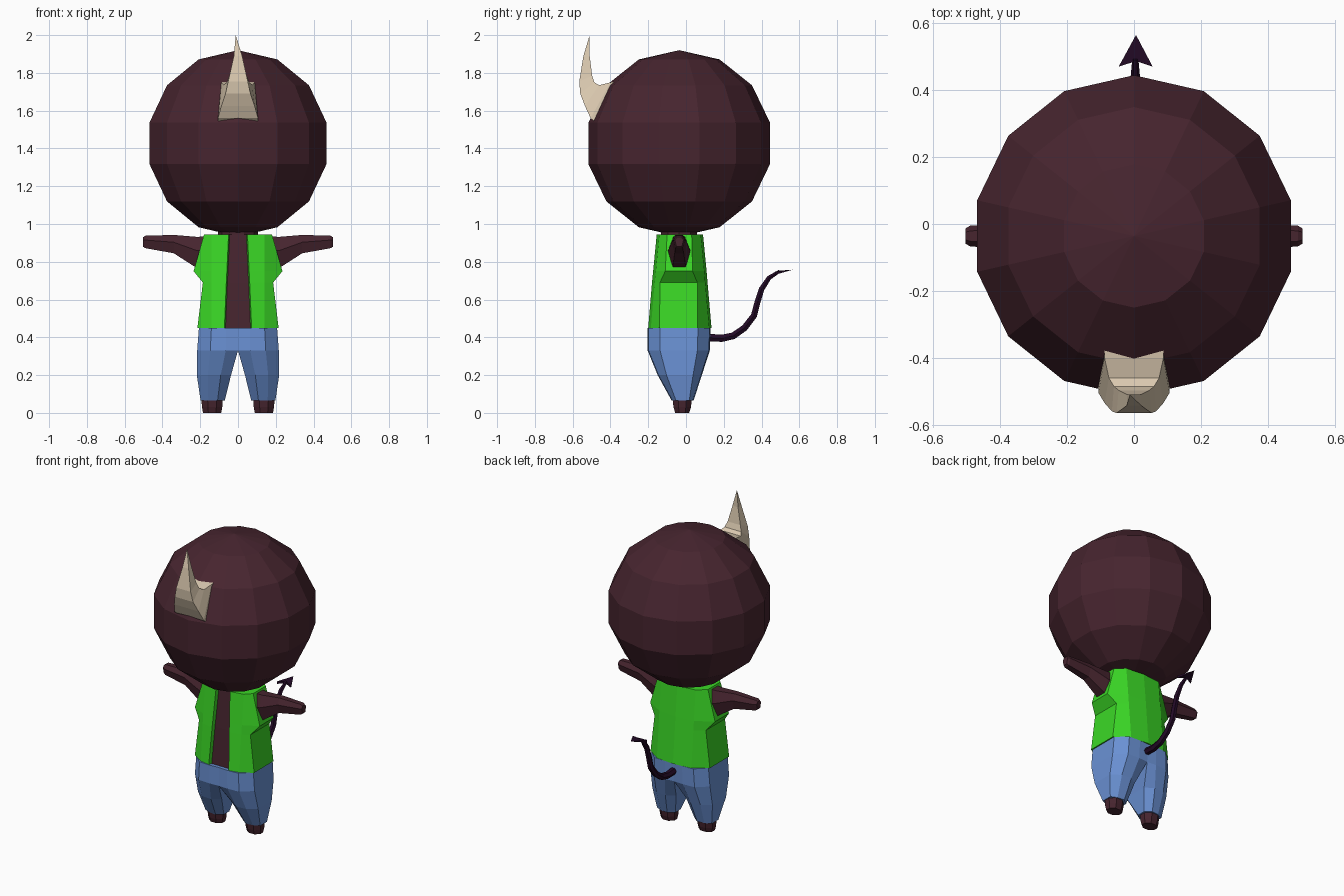
import bpy, bmesh, math
from mathutils import Vector

if "Cube" in bpy.data.objects:
    bpy.data.objects.remove(bpy.data.objects["Cube"])


def material(name, rgb):
    m = bpy.data.materials.new(name)
    m.diffuse_color = (*rgb, 1)
    m.use_nodes = True
    m.node_tree.nodes["Principled BSDF"].inputs["Base Color"].default_value = m.diffuse_color
    return m


SKIN = material("dark maroon skin", (0.062, 0.018, 0.028))
GREEN = material("bright green", (0.043, 0.68, 0.019))
DENIM = material("denim blue", (0.145, 0.285, 0.66))
BONE = material("horn beige", (0.70, 0.58, 0.43))
TAIL = material("dark purple", (0.017, 0.003, 0.02))


def loft(name, rings, mats, rule=None):
    """Skin a stack of equal-length point rings, capping both ends."""
    bm = bmesh.new()
    rows = [[bm.verts.new(p) for p in r] for r in rings]
    n = len(rows[0])
    for a, b in zip(rows, rows[1:]):
        for i in range(n):
            j = (i + 1) % n
            bm.faces.new((a[i], a[j], b[j], b[i]))
    bm.faces.new(rows[0][::-1])
    bm.faces.new(rows[-1])
    bmesh.ops.remove_doubles(bm, verts=bm.verts, dist=0.0005)
    bmesh.ops.recalc_face_normals(bm, faces=bm.faces)
    bm.normal_update()
    if rule:
        for f in bm.faces:
            f.material_index = rule(f)
    me = bpy.data.meshes.new(name)
    bm.to_mesh(me)
    bm.free()
    for m in mats:
        me.materials.append(m)
    ob = bpy.data.objects.new(name, me)
    bpy.context.collection.objects.link(ob)
    return ob


def mirror_x(ob):
    ob.modifiers.new("mirror", 'MIRROR').use_axis[0] = True


def ellipse(cx, cy, z, rx, ry, n, start=0.0):
    return [(cx + rx * math.cos(start + math.tau * i / n),
             cy + ry * math.sin(start + math.tau * i / n), z) for i in range(n)]


# Head: 14 x 7 faceted ball, with a corner facing straight forward
R, HY, HZ = 0.493, -0.036, 1.427
head_rings = []
for k in range(8):
    t = math.pi * k / 7
    r = max(R * math.sin(t), 0.0005)
    head_rings.append(ellipse(0, HY, HZ - R * math.cos(t), r, r, 14, math.pi / 2))
loft("head", head_rings, [SKIN])

# Neck
loft("neck", [ellipse(0, -0.036, z, 0.105, 0.1, 10) for z in (0.92, 1.0)], [SKIN])

# Horn: four-sided sections bending from the forehead up to a point
# (outer half width, y, z, inner half width, y, z)
horn = [(0.11, -0.44, 1.50, 0.088, -0.36, 1.755),
        (0.106, -0.505, 1.56, 0.088, -0.40, 1.75),
        (0.088, -0.535, 1.625, 0.075, -0.46, 1.735),
        (0.066, -0.56, 1.69, 0.06, -0.485, 1.75),
        (0.052, -0.565, 1.755, 0.046, -0.497, 1.785),
        (0.022, -0.543, 1.89, 0.02, -0.51, 1.89)]
rings = [[(-a, y, z), (a, y, z), (b, v, w), (-b, v, w)] for a, y, z, b, v, w in horn]
rings.append([(-0.012, -0.51, 2.0)] * 4)


def pointed(name, rings, mat):
    """Loft whose last ring collapses to one point."""
    tip = Vector(rings[-1][0])
    rings[-1] = [tip + (Vector(p) - tip).normalized() * 0.0012 for p in rings[-2]]
    return loft(name, rings, [mat])


pointed("horn", rings, BONE)

# Torso: open vest with a recessed skin strip down the front
# (z, half width, front y, back y, gap, side front y, side back y)
vest = [(0.45, 0.215, -0.20, 0.135, 0.066, -0.14, 0.06),
        (0.69, 0.186, -0.18, 0.114, 0.056, -0.138, 0.06),
        (0.75, 0.235, -0.174, 0.109, 0.053, -0.11, 0.035),
        (0.945, 0.18, -0.155, 0.09, 0.044, -0.10, 0.03)]
rings = []
for z, w, yf, yb, g, sf, sb in vest:
    half = [(g, yf + 0.022), (g + 0.006, yf), (0.14, yf + 0.014),
            (w, sf), (w, sb), (0.125, yb - 0.012)]
    rings.append([(x, y, z) for x, y in half] + [(0, yb, z)]
                 + [(-x, y, z) for x, y in half[::-1]])


def strip_rule(f):
    c = f.calc_center_median()
    return int(abs(c.x) < 0.01 and c.y < -0.1 and abs(f.normal.z) < 0.5)


loft("vest_and_chest", rings, [GREEN, SKIN], strip_rule)

# Arms: hexagonal sections along x (x, bottom z, top z, half depth)
arm = [(0.12, 0.745, 0.935, 0.065), (0.22, 0.768, 0.932, 0.058),
       (0.34, 0.845, 0.942, 0.04), (0.49, 0.872, 0.938, 0.031),
       (0.503, 0.88, 0.93, 0.023)]
rings = []
for x, lo, hi, d in arm:
    m = (lo + hi) / 2 + 0.01
    rings.append([(x, -0.036 + u * d, z) for u, z in
                  ((-0.6, lo), (0.6, lo), (1, m), (0.5, hi), (-0.5, hi), (-1, m))])
mirror_x(loft("arms", rings, [SKIN]))

# Trouser legs: (z, inner x, outer x, front y, back y, inner bevel)
legs = [(0.45, 0.0, 0.207, -0.203, 0.13, 0.004),
        (0.33, 0.0, 0.216, -0.203, 0.126, 0.004),
        (0.20, 0.037, 0.218, -0.15, 0.084, 0.035),
        (0.065, 0.07, 0.198, -0.076, 0.04, 0.03)]
rings = []
for z, xi, xo, yf, yb, b in legs:
    w, d = xo - xi, (yb - yf) * 0.2
    xa, xb = xi + w * 0.3, xi + w * 0.68
    rings.append([(xi, yf + b, z), (xa, yf, z), (xb, yf + 0.005, z), (xo, yf + d, z),
                  (xo, yb - d, z), (xb, yb - 0.005, z), (xa, yb, z), (xi, yb - b, z)])
mirror_x(loft("trouser_legs", rings, [DENIM]))

# Feet: short tapered octagonal stubs
rings = [ellipse(0.137, -0.02, z, rx, ry, 8, math.pi / 8)
         for z, rx, ry in ((0.0, 0.052, 0.04), (0.03, 0.058, 0.05), (0.08, 0.062, 0.056))]
mirror_x(loft("feet", rings, [SKIN]))

# Tail: hexagonal tube along an S-shaped path (y, z, radius)
path = [(0.10, 0.40, 0.023), (0.19, 0.395, 0.022), (0.25, 0.408, 0.021),
        (0.31, 0.45, 0.02), (0.36, 0.515, 0.019), (0.378, 0.585, 0.018),
        (0.40, 0.655, 0.017), (0.44, 0.715, 0.014), (0.495, 0.75, 0.009)]
rings = []
for i, (y, z, r) in enumerate(path):
    a, b = path[max(i - 1, 0)], path[min(i + 1, len(path) - 1)]
    t = Vector((0, b[0] - a[0], b[1] - a[1])).normalized()
    nrm = Vector((0, -t.z, t.y))
    ring = []
    for k in range(6):
        q = math.tau * k / 6
        ring.append(Vector((0.004, y, z)) + Vector((1, 0, 0)) * r * math.cos(q)
                    + nrm * r * math.sin(q))
    rings.append(ring)
loft("tail", rings, [TAIL])

# Tail tip: thin barbed arrowhead
outline = [(0.006, 0.565, 0.758), (0.056, 0.47, 0.738),
           (0.006, 0.487, 0.745), (-0.046, 0.47, 0.738)]
loft("tail_arrowhead", [[(x, y, z + h * (0.565 - y) / 0.095) for x, y, z in outline]
                        for h in (-0.007, 0.009)], [TAIL])
